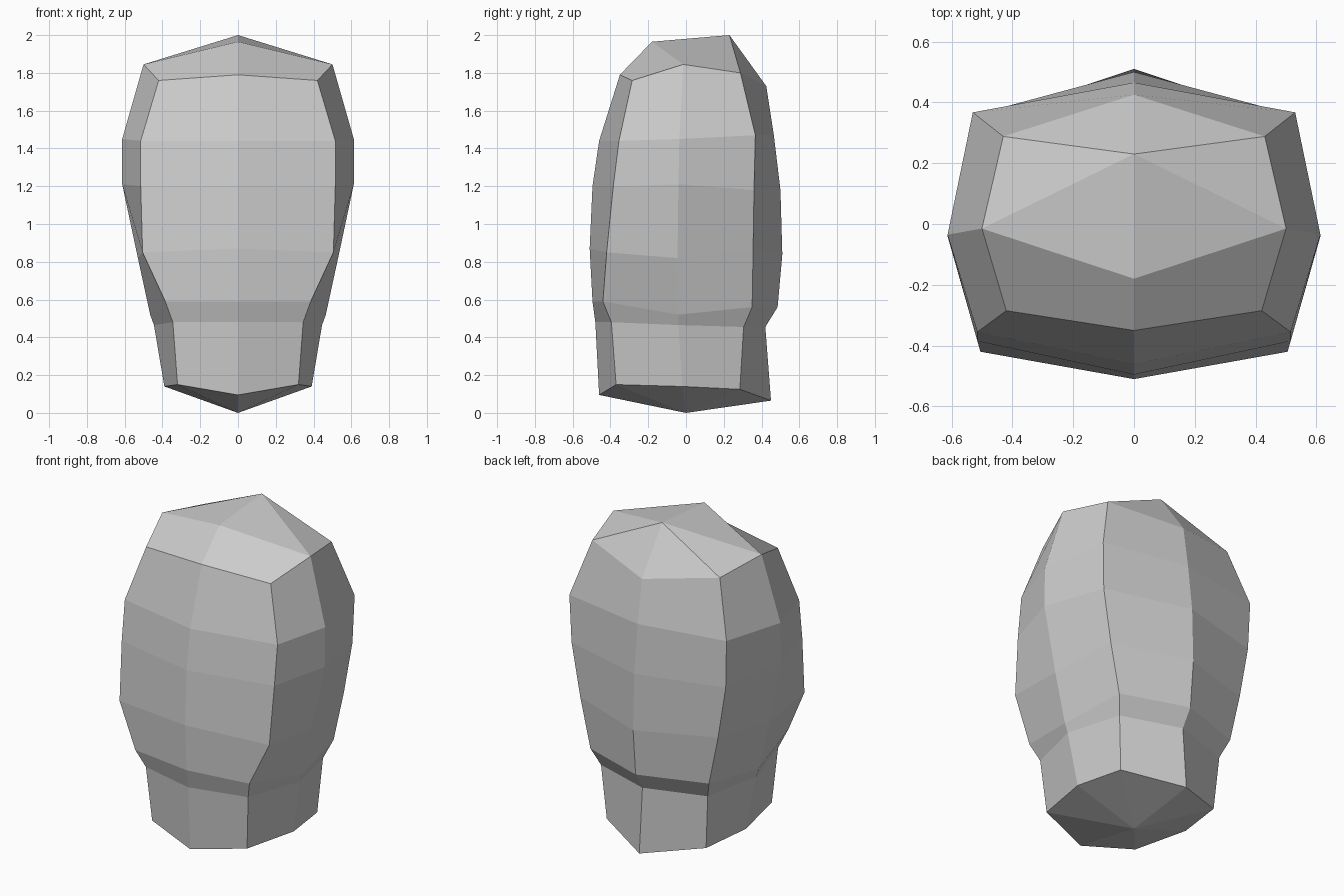
import bpy
import bmesh

# Remove only the default cube
default_cube = bpy.data.objects.get("Cube")
if default_cube:
    bpy.data.objects.remove(default_cube, do_unlink=True)

# Single flat material
grey = bpy.data.materials.new("plain_grey")
grey.use_nodes = True
colour = (0.6, 0.6, 0.6, 1)
grey.diffuse_color = colour
grey.node_tree.nodes["Principled BSDF"].inputs["Base Color"].default_value = colour


def centre_line(profile):
    """Turn (y, z) points into points on the mirror plane."""
    return [(0, y, z) for y, z in profile]


# Vertical ridges of the left half, from chin to crown
front_middle = centre_line([(-.46, .095), (-.48, .48), (-.495, .59), (-.51, .87),
                            (-.495, 1.2), (-.46, 1.44), (-.35, 1.79)])
front_corner = [(.32, -.37, .15), (.345, -.395, .48), (.385, -.44, .59), (.505, -.42, .85),
                (.515, -.385, 1.2), (.515, -.355, 1.44), (.42, -.285, 1.76)]
side = [(.39, -.02, .14), (.445, -.04, .465), (.465, -.04, .52), (.53, -.045, .82),
        (.613, -.04, 1.21), (.613, -.035, 1.45), (.5, -.015, 1.845)]
back_corner = [(.335, .285, .125), (.36, .305, .455), (.4, .35, .56), (.465, .355, .86),
               (.52, .36, 1.18), (.53, .367, 1.47), (.43, .288, 1.8)]
back_middle = centre_line([(.45, .065), (.42, .455), (.485, .56), (.51, .84),
                           (.5, 1.18), (.465, 1.47), (.425, 1.73)])

bm = bmesh.new()
ridges = [[bm.verts.new(p) for p in ridge]
          for ridge in (front_middle, front_corner, side, back_corner, back_middle)]
chin = bm.verts.new((0, 0, 0))
crown_front = bm.verts.new((0, -.18, 1.965))
crown_back = bm.verts.new((0, .23, 2))

# Walls between neighbouring ridges, and the fan underneath
for a, b in zip(ridges, ridges[1:]):
    for low in range(len(a) - 1):
        bm.faces.new((a[low], b[low], b[low + 1], a[low + 1]))
    bm.faces.new((chin, b[0], a[0]))

# Crown facets
fm, fc, sd, bc, bk = [ridge[-1] for ridge in ridges]
bm.faces.new((fm, fc, sd, crown_front))
bm.faces.new((crown_front, sd, crown_back))
bm.faces.new((sd, bc, crown_back))
bm.faces.new((bc, bk, crown_back))
bmesh.ops.recalc_face_normals(bm, faces=bm.faces)

mesh = bpy.data.meshes.new("head")
bm.to_mesh(mesh)
bm.free()
mesh.materials.append(grey)
head = bpy.data.objects.new("head", mesh)
bpy.context.collection.objects.link(head)

# Complete the right half
mirror = head.modifiers.new("mirror_halves", "MIRROR")
mirror.use_axis[0] = True
mirror.use_clip = True
